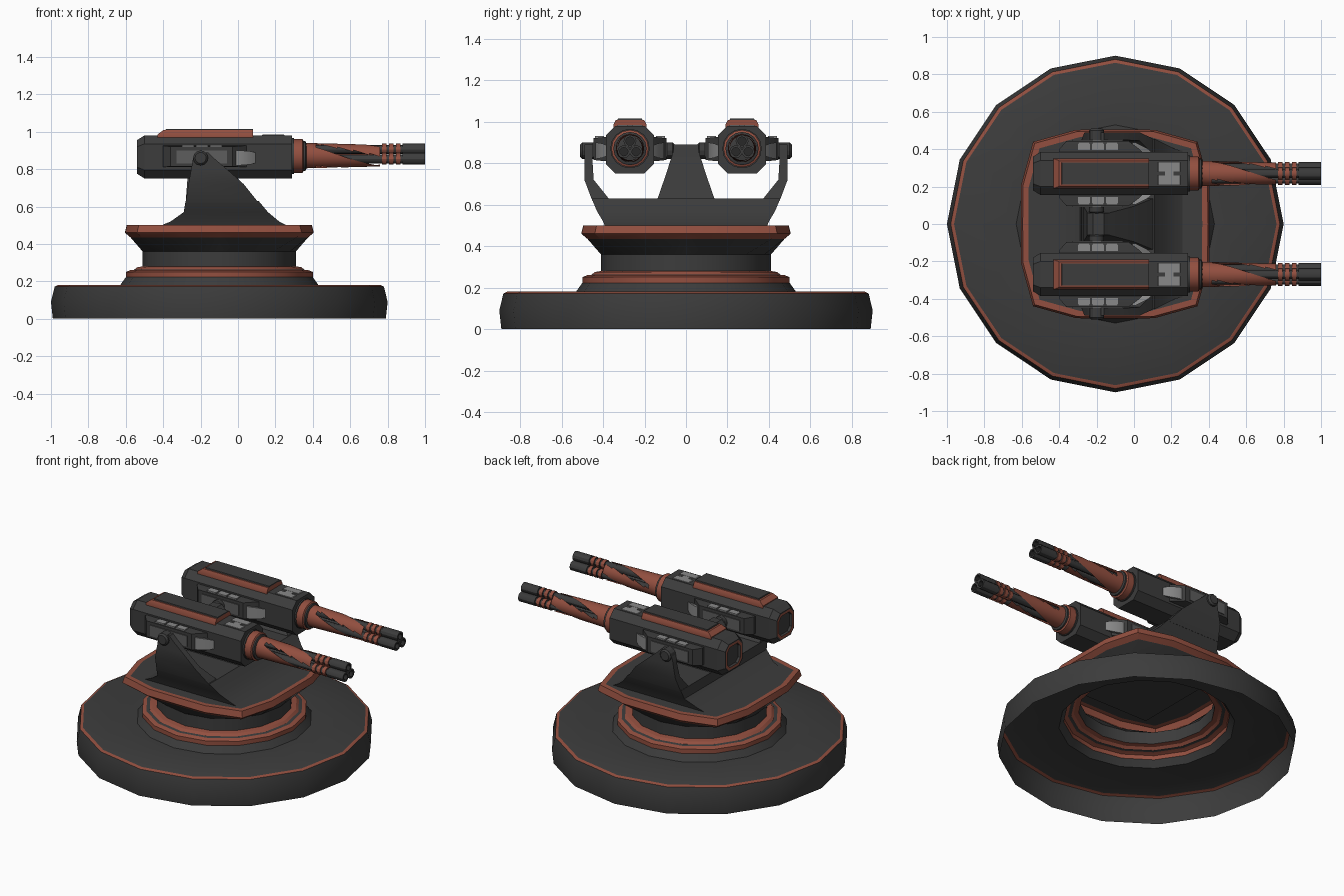
import bpy, bmesh, math
from math import sin, cos, pi

if "Cube" in bpy.data.objects:
    bpy.data.objects.remove(bpy.data.objects["Cube"])


def material(name, rgb):
    m = bpy.data.materials.new(name)
    m.diffuse_color = (*rgb, 1)
    m.use_nodes = True
    m.node_tree.nodes["Principled BSDF"].inputs["Base Color"].default_value = m.diffuse_color
    return m


MATS = [material("dark_grey", (0.045, 0.045, 0.045)),
        material("rust_red", (0.29, 0.078, 0.05)),
        material("light_grey", (0.25, 0.25, 0.25)),
        material("mid_grey", (0.11, 0.11, 0.11)),
        material("near_black", (0.022, 0.022, 0.022))]
DARK, RED, LIGHT, MID, BLACK = range(5)


def build(name, verts, faces, mats, smooth=True):
    me = bpy.data.meshes.new(name)
    me.from_pydata(verts, [], faces)
    for m in MATS:
        me.materials.append(m)
    for p, m in zip(me.polygons, mats):
        p.material_index = m
    bm = bmesh.new()
    bm.from_mesh(me)
    bmesh.ops.recalc_face_normals(bm, faces=bm.faces)
    bm.to_mesh(me)
    bm.free()
    ob = bpy.data.objects.new(name, me)
    bpy.context.collection.objects.link(ob)
    if smooth:
        bpy.ops.object.select_all(action='DESELECT')
        ob.select_set(True)
        bpy.context.view_layer.objects.active = ob
        bpy.ops.object.shade_smooth_by_angle(angle=math.radians(30))
    return ob


def loft(name, rings, bands=DARK, cap0=DARK, cap1=DARK, smooth=True):
    """Skin equal-length rings; bands = colour per band, a cap of None stays open."""
    n = len(rings[0])
    if isinstance(bands, int):
        bands = [bands] * (len(rings) - 1)
    verts = [p for r in rings for p in r]
    faces, mats = [], []
    for k, m in enumerate(bands):
        for i in range(n):
            j = (i + 1) % n
            faces.append((k * n + i, k * n + j, (k + 1) * n + j, (k + 1) * n + i))
            mats.append(m)
    if cap0 is not None:
        faces.append(tuple(range(n))[::-1])
        mats.append(cap0)
    if cap1 is not None:
        faces.append(tuple(range(len(verts) - n, len(verts))))
        mats.append(cap1)
    return build(name, verts, faces, mats, smooth)


def zloft(name, levels, bands=DARK, cap1=DARK):
    """Stack of rectangles (z, x0, x1, y0, y1)."""
    return loft(name, [[(a, c, z), (b, c, z), (b, d, z), (a, d, z)]
                       for z, a, b, c, d in levels], bands, DARK, cap1)


def xtube(name, y, z, prof, bands=DARK, cap1=DARK, n=12):
    """Round part along x from (x, radius) pairs."""
    return loft(name, [[(x, y + r * cos(2 * pi * i / n), z + r * sin(2 * pi * i / n))
                        for i in range(n)] for x, r in prof], bands, DARK, cap1)


# Hollow base, neck and squared platform: one open sheet (radius, z, squareness)
CX = -0.1


def ring(r, z, p):
    out = []
    for i in range(16):
        c, s = cos(i * pi / 8), sin(i * pi / 8)
        k = r / (abs(c) ** p + abs(s) ** p) ** (1 / p)
        out.append((CX + k * c, k * s, z))
    return out


profile = [(.89, 0, 2), (.90, .09, 2), (.88, .172, 2), (.862, .18, 2), (.53, .18, 2),
           (.50, .222, 2), (.50, .25, 2), (.475, .26, 2), (.455, .262, 2), (.44, .275, 2),
           (.41, .28, 2), (.41, .36, 2), (.475, .435, 5), (.505, .46, 5),
           (.495, .50, 5), (.465, .50, 5)]
loft("turret_base", [ring(*p) for p in profile],
     [DARK, DARK, RED, DARK, DARK, RED, RED, DARK, RED, RED, DARK, DARK, RED, RED, RED],
     None, DARK)

# Yoke: saddle, centre pillar and two outer arms
zloft("yoke_saddle", [(.495, -.42, .27, -.39, .39), (.52, -.36, .22, -.40, .40),
                      (.57, -.29, .16, -.43, .43), (.63, -.28, .11, -.455, .455)])
zloft("yoke_pillar", [(.62, -.28, .11, -.14, .14), (.75, -.27, 0, -.095, .095),
                      (.86, -.25, -.13, -.06, .06), (.89, -.22, -.16, -.06, .06)])
for s in (-1, 1):
    levels = [(.62, -.28, .11, .365, .452), (.72, -.265, .03, .445, .49),
              (.80, -.25, -.06, .45, .49), (.86, -.24, -.13, .45, .49),
              (.89, -.22, -.16, .45, .49)]
    zloft("yoke_arm", [(z, a, b, s * c, s * d) for z, a, b, c, d in levels])


def octagon(x, k, z0=.865, h=.115, c=.045):
    pts = [(h, h - c), (h - c, h), (c - h, h), (-h, h - c),
           (-h, c - h), (c - h, -h), (h - c, -h), (h, c - h)]
    return [(x, k * a, z0 + k * b) for a, b in pts]


def make_gun(yc):
    def shift(rings):
        return [[(x, y + yc, z) for x, y, z in r] for r in rings]

    # Octagonal body with a red frame on its back end
    loft("gun_body", shift([octagon(-.525, .56), octagon(-.54, .58), octagon(-.54, .72),
                            octagon(-.54, .78), octagon(-.50, 1), octagon(.29, 1)]),
         [DARK, RED, DARK, DARK, DARK])
    xtube("gun_collar", yc, .87, [(.28, .095), (.30, .095), (.30, .09), (.345, .09),
                                  (.35, .08), (.36, .08), (.365, .07)],
          [DARK, DARK, RED, RED, DARK, DARK], n=16)

    # Top cover with red edges and a grey vent in front of it
    zloft("top_cover_edge", [(.97, -.43, .08, yc - .08, yc + .08),
                             (.985, -.43, .08, yc - .08, yc + .08),
                             (1.008, -.40, .08, yc - .068, yc + .068)], RED, RED)
    zloft("top_cover", [(1.0, -.39, .08, yc - .062, yc + .062),
                        (1.015, -.385, .08, yc - .058, yc + .058)])
    for s in (-1, 1):
        a, b = sorted((yc + s * .012, yc + s * .06))
        zloft("top_vent", [(.978, .125, .25, a, b), (.984, .13, .245, a, b)], LIGHT, LIGHT)
    zloft("top_vent_bridge", [(.978, .165, .21, yc - .015, yc + .015),
                              (.983, .165, .21, yc - .015, yc + .015)], LIGHT, LIGHT)

    # Side pods with grey panels, grey front wedge and pivot
    for s in (-1, 1):
        def rect(o, a, b, c, d):
            y = yc + s * o
            return [(a, y, c), (b, y, c), (b, y, d), (a, y, d)]
        loft("side_pod", [rect(.10, -.40, .06, .81, .925), rect(.13, -.40, .03, .81, .925),
                          rect(.175, -.36, -.03, .815, .92)])
        loft("pod_wedge", [rect(.11, 0, .10, .835, .885), rect(.135, 0, .07, .825, .895),
                           rect(.165, -.01, .01, .82, .90)], LIGHT, LIGHT, LIGHT)
        loft("pod_panel", [rect(.17, -.33, -.06, .83, .90), rect(.18, -.33, -.06, .83, .90)],
             MID, MID, MID)
        a, b = sorted((yc + s * .125, yc + s * .168))
        for x in (-.30, -.225, -.15):
            zloft("pod_top_vent", [(.92, x, x + .065, a, b), (.93, x, x + .065, a, b)],
                  LIGHT, LIGHT)
        end = .24 if s * yc > 0 else .215
        loft("pivot", [[(-.20 + r * cos(i * pi / 6), yc + s * o, .86 + r * sin(i * pi / 6))
                        for i in range(12)]
                       for o, r in ((.17, .04), (end - .01, .04), (end, .03))])

    # Three barrels with red clamp rings, dark muzzles and bores
    for k in range(3):
        t = pi / 2 + k * 2 * pi / 3
        y, z = yc + .034 * cos(t), .872 + .034 * sin(t)
        xtube("barrel", y, z, [(.35, .024), (.88, .024), (.88, .031), (1.0, .031),
                               (1.0, .02), (.97, .02)], [DARK] * 4 + [BLACK], BLACK)
        for x in (.77, .807, .845):
            xtube("clamp_ring", y, z, [(x, .031), (x + .024, .031)], RED, RED)

    # Red jacket: full sleeve at the collar that splits into three twisting strips
    n, m = 36, 14
    verts, faces = [], []
    for j in range(m + 1):
        u = j / m
        for i in range(n):
            t = 2 * pi * i / n + 2.2 * u
            r = .068 - .010 * u
            verts.append((.36 + .40 * u, yc + r * cos(t), .872 + r * sin(t)))
    for j in range(m):
        width = 12 if j < 2 else 10 - 5 * j / m
        for i in range(n):
            if i % 12 < width:
                k = (i + 1) % n
                faces.append((j * n + i, j * n + k, (j + 1) * n + k, (j + 1) * n + i))
    build("barrel_jacket", verts, faces, [RED] * len(faces))


for side in (-1, 1):
    make_gun(side * .27)
